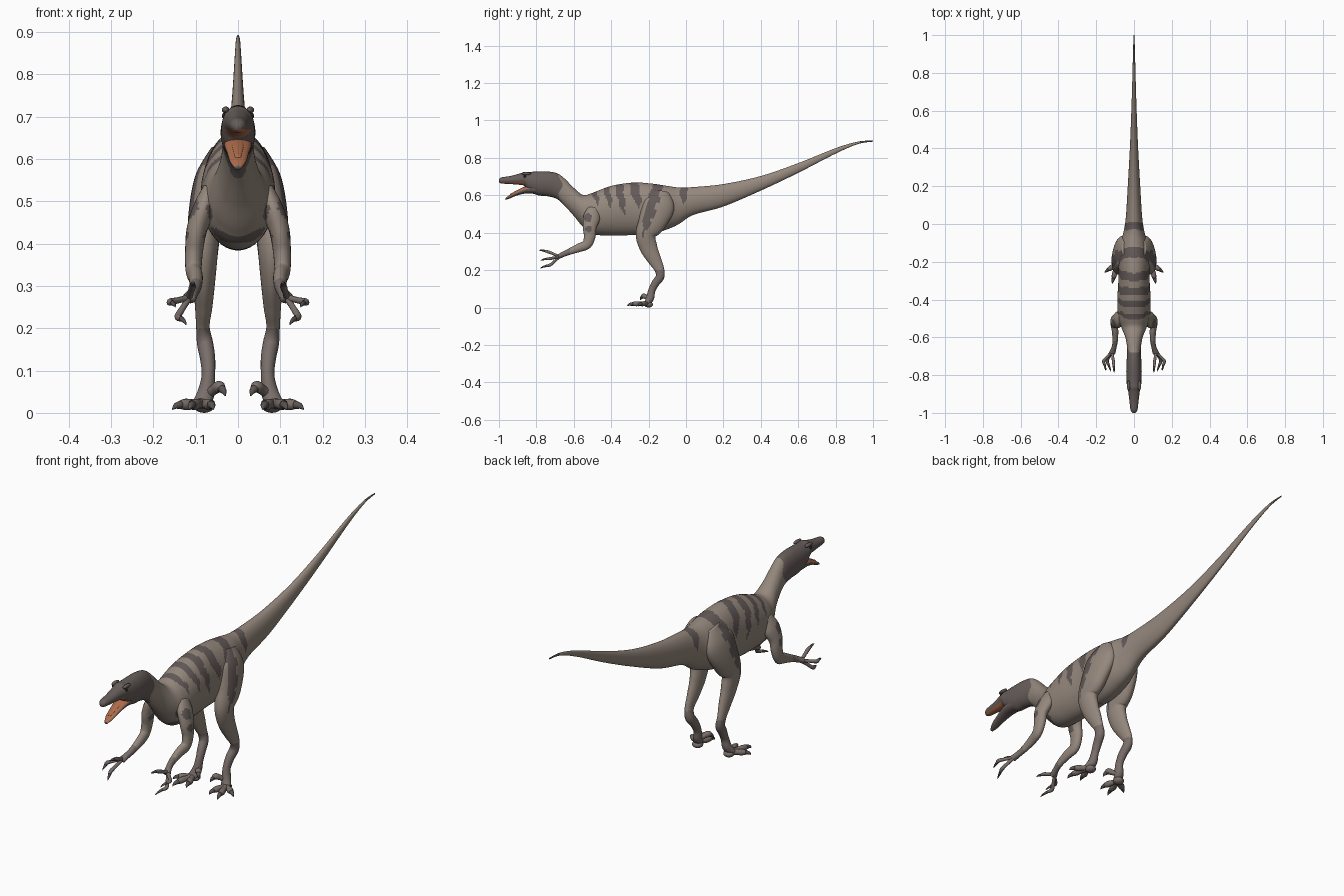
import bpy, bmesh, math
from mathutils import Vector

if "Cube" in bpy.data.objects:
    bpy.data.objects.remove(bpy.data.objects["Cube"])

# Flat colours
COLOURS = {
    "hide": (0.30, 0.245, 0.205),
    "stripe": (0.125, 0.102, 0.098),
    "dark_head": (0.135, 0.11, 0.102),
    "limb_brown": (0.19, 0.155, 0.143),
    "claw": (0.10, 0.085, 0.08),
    "mouth": (0.42, 0.15, 0.07),
    "eye": (0.02, 0.015, 0.012),
}
NAMES = list(COLOURS)
HIDE, STRIPE, HEAD, LIMB, CLAW, MOUTH, EYE = range(len(NAMES))
materials = []
for label, rgb in COLOURS.items():
    mat = bpy.data.materials.new(label)
    mat.use_nodes = True
    mat.diffuse_color = (*rgb, 1)
    shader = mat.node_tree.nodes["Principled BSDF"]
    shader.inputs["Base Color"].default_value = (*rgb, 1)
    shader.inputs["Roughness"].default_value = 0.8
    materials.append(mat)


def smooth_rows(rows, steps):
    """Catmull-Rom interpolation of every column of the section table."""
    ends = [rows[0]] + list(rows) + [rows[-1]]
    result = []
    for i in range(len(rows) - 1):
        a, b, c, d = ends[i:i + 4]
        for k in range(steps):
            t = k / steps
            result.append([
                q + t / 2 * (r - p + t * (2 * p - 5 * q + 4 * r - s + t * (3 * (q - r) + s - p)))
                for p, q, r, s in zip(a, b, c, d)])
    return result + [list(rows[-1])]


def sweep(name, rows, paint, steps=6, sides=16, upright=False, side=1):
    """Skin elliptical rings; a row is x, y, z, depth radius, width radius."""
    rows = smooth_rows(rows, steps)
    centres = [Vector(row[:3]) for row in rows]
    bm = bmesh.new()
    rings = []
    for i, row in enumerate(rows):
        along = centres[min(i + 1, len(rows) - 1)] - centres[max(i - 1, 0)]
        along = Vector((0, -1, 0)) if upright else along.normalized()
        across = Vector((1, 0, 0))
        across = (across - along * across.dot(along)).normalized()
        deep = along.cross(across)
        ring = []
        for k in range(sides):
            angle = math.tau * k / sides
            p = (centres[i] + deep * row[3] * math.sin(angle)
                 + across * row[4] * math.cos(angle))
            p.x *= side
            ring.append(bm.verts.new(p))
        rings.append(ring)
    for lower, upper in zip(rings, rings[1:]):
        for k in range(sides):
            j = (k + 1) % sides
            bm.faces.new((lower[k], lower[j], upper[j], upper[k]))
    bm.faces.new(rings[0])
    bm.faces.new(rings[-1])
    return finish(name, bm, paint)


def finish(name, bm, paint):
    """Orient, colour and link a mesh."""
    bmesh.ops.recalc_face_normals(bm, faces=bm.faces)
    for face in bm.faces:
        face.smooth = True
        face.material_index = paint(face.calc_center_median(), face.normal)
    mesh = bpy.data.meshes.new(name)
    bm.to_mesh(mesh)
    bm.free()
    for mat in materials:
        mesh.materials.append(mat)
    obj = bpy.data.objects.new(name, mesh)
    bpy.context.collection.objects.link(obj)
    return obj


def ball(name, centre, radii, colour):
    bm = bmesh.new()
    bmesh.ops.create_uvsphere(bm, u_segments=16, v_segments=10, radius=1)
    for v in bm.verts:
        v.co = Vector(c + r * x for c, r, x in zip(centre, radii, v.co))
    return finish(name, bm, lambda c, n: colour)


# Bands: y at the back line, y at the lower end, half width, lower end height
BANDS = [(-.01, -.015, .02, .55), (-.15, -.235, .028, .37),
         (-.28, -.245, .022, .52), (-.36, -.33, .02, .49),
         (-.43, -.40, .017, .53), (-.50, -.47, .015, .54)]
SPOTS = [(-.525, .48, .022), (-.52, .42, .018)]


def striped(c):
    for top, low, half, floor in BANDS:
        t = (.66 - c.z) / (.66 - floor)
        if t < 1:
            middle = top + (low - top) * t + .004 * math.sin(c.z * 90)
            if abs(c.y - middle) < half * min(1, 2.5 * (1 - t)):
                return True
    return any(math.hypot(c.y - y, c.z - z) < r for y, z, r in SPOTS)


def paint_body(c, n):
    if c.y < -.865 and (n.z < -.6 or c.z < .671):
        return MOUTH
    if c.y < -.67 + .012 * math.sin(c.z * 60):
        return HEAD
    return STRIPE if striped(c) or c.y > .93 else HIDE


def paint_jaw(c, n):
    return MOUTH if n.z > .35 and c.y < -.83 else HEAD


def paint_leg(c, n):
    if c.z < .2:
        return LIMB
    return STRIPE if striped(c) else HIDE


def paint_arm(c, n):
    if c.y < -.62:
        return LIMB
    return STRIPE if striped(c) else HIDE


# Head, neck, torso and tail as one skin: y, top, bottom, half width
PROFILE = [
    (-1, .686, .668, .008), (-.985, .696, .663, .018), (-.94, .703, .66, .024),
    (-.89, .716, .656, .030), (-.865, .725, .65, .036), (-.84, .725, .622, .039),
    (-.79, .727, .60, .041), (-.74, .727, .595, .04), (-.69, .718, .58, .037),
    (-.65, .69, .545, .037), (-.6, .64, .49, .046), (-.55, .602, .43, .066),
    (-.5, .613, .393, .083), (-.4, .65, .384, .088), (-.28, .668, .388, .082),
    (-.18, .662, .395, .085), (-.1, .65, .418, .073), (-.04, .642, .445, .055),
    (.04, .644, .495, .043), (.2, .66, .54, .033), (.4, .703, .625, .022),
    (.6, .772, .72, .014), (.8, .852, .823, .008), (.92, .887, .874, .005),
    (1, .893, .887, .002)]
sweep("body", [(0, y, (t + b) / 2, (t - b) / 2, w) for y, t, b, w in PROFILE],
      paint_body, steps=14, sides=56, upright=True)

# Open lower jaw and tongue
sweep("lower_jaw", [(0, -.79, .635, .03, .034), (0, -.85, .63, .02, .032),
                    (0, -.90, .613, .013, .025), (0, -.94, .594, .01, .019),
                    (0, -.965, .58, .005, .008)], paint_jaw, sides=28, upright=True)
sweep("tongue", [(0, -.82, .648, .012, .02), (0, -.88, .632, .007, .015),
                 (0, -.94, .603, .004, .007)], lambda c, n: MOUTH, upright=True)

# Limb sections
LEG = [(.045, -.13, .62, .04, .02), (.062, -.145, .55, .085, .04),
       (.077, -.18, .46, .075, .041), (.081, -.215, .39, .054, .035),
       (.08, -.20, .32, .047, .027), (.081, -.168, .255, .036, .021),
       (.083, -.143, .205, .026, .016), (.078, -.139, .165, .023, .019),
       (.072, -.163, .13, .021, .018), (.07, -.183, .09, .019, .016),
       (.075, -.192, .05, .021, .02), (.085, -.21, .022, .015, .022)]
ARM = [(.065, -.495, .53, .03, .018), (.082, -.505, .48, .045, .026),
       (.098, -.515, .43, .037, .024), (.104, -.515, .38, .031, .021),
       (.105, -.53, .338, .026, .019), (.1, -.57, .32, .023, .017),
       (.1, -.62, .30, .017, .014), (.106, -.655, .285, .014, .013),
       (.116, -.685, .27, .012, .017)]

# Digits: knuckle and tip of each, starting from a shared palm or foot
FINGERS = {"inner_finger": ((.108, -.735, .297), (.105, -.787, .305)),
           "middle_finger": ((.16, -.725, .262), (.148, -.778, .25)),
           "lower_finger": ((.142, -.725, .228), (.122, -.78, .208))}
TOES = {"outer_toe": ((.122, -.232, .02), (.155, -.255, .008)),
        "middle_toe": ((.103, -.265, .02), (.115, -.315, .008)),
        "inner_toe": ((.068, -.255, .02), (.058, -.295, .008)),
        "sickle_toe": ((.045, -.225, .062), (.03, -.245, .04))}


def digit(name, base, knuckle, tip, radius, side):
    """Jointed digit with a tapering hooked claw."""
    a, b, c = Vector(base), Vector(knuckle), Vector(tip)
    shaft = b.lerp(c, .4) + Vector((0, 0, radius * .3))
    plan = [(a, 1), (a.lerp(b, .5), .85), (b, 1), (shaft, .75)]
    sweep(name, [(*p, radius * f, radius * f) for p, f in plan],
          lambda p, n: LIMB, steps=4, sides=10, side=side)
    hook = [(shaft, .72), (shaft.lerp(c, .6) + Vector((0, 0, radius * .25)), .5), (c, .08)]
    sweep(name + "_claw", [(*p, radius * f, radius * f) for p, f in hook],
          lambda p, n: CLAW, steps=4, sides=10, side=side)


for prefix, side in (("left_", 1), ("right_", -1)):
    sweep(prefix + "leg", LEG, paint_leg, steps=10, sides=32, side=side)
    sweep(prefix + "arm", ARM, paint_arm, steps=8, sides=24, side=side)
    for name, (knuckle, tip) in FINGERS.items():
        digit(prefix + name, (.116, -.675, .272), knuckle, tip, .0085, side)
    for name, (knuckle, tip) in TOES.items():
        start = (.072, -.195, .045) if name == "sickle_toe" else (.085, -.205, .022)
        digit(prefix + name, start, knuckle, tip, .014, side)
    ball(prefix + "heel_pad", (side * .08, -.2, .016), (.024, .024, .016), LIMB)
    ball(prefix + "brow", (side * .029, -.855, .716), (.009, .026, .008), HEAD)
    ball(prefix + "eye", (side * .033, -.862, .702), (.005, .008, .007), EYE)
